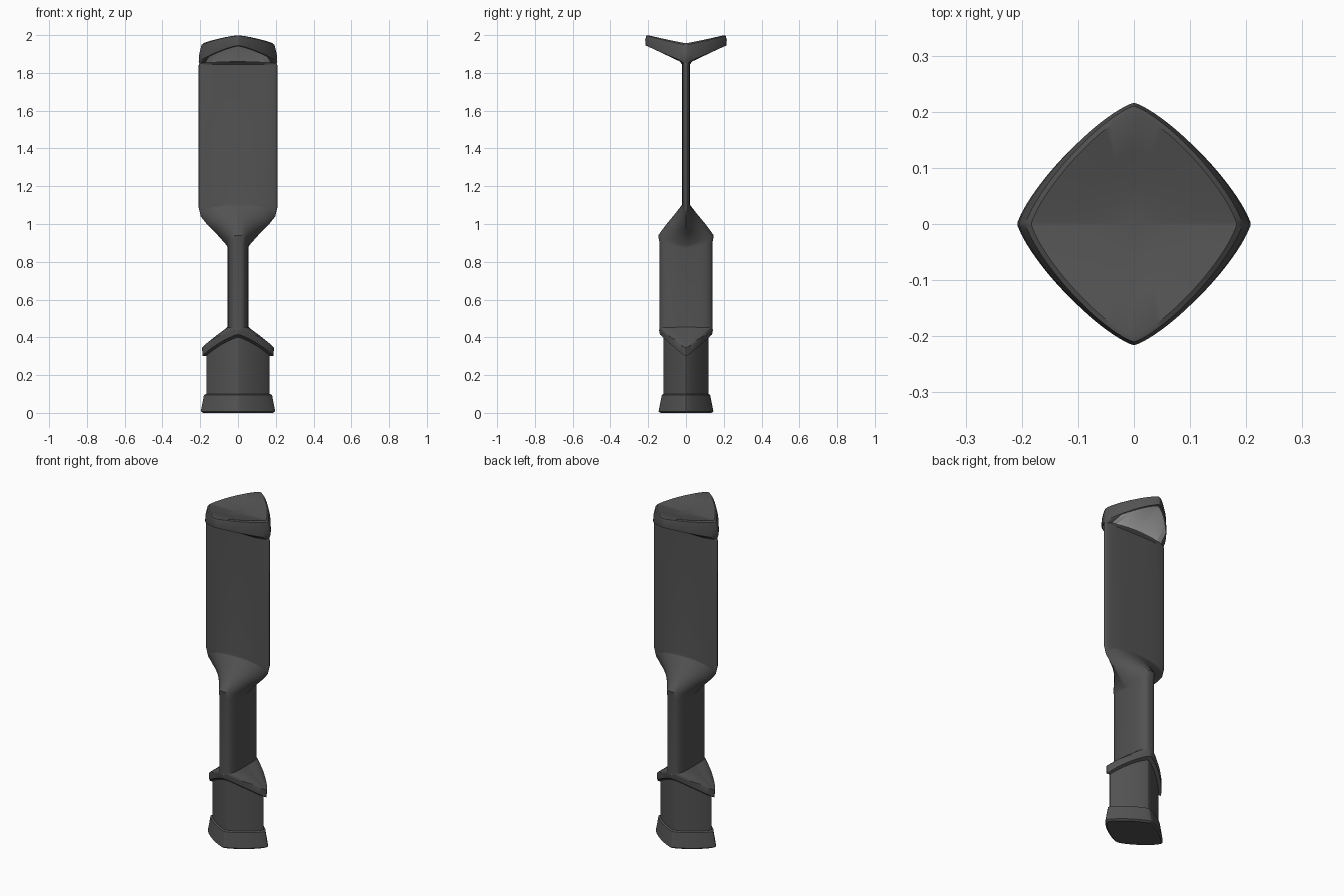
import bpy, bmesh, math

if "Cube" in bpy.data.objects:
    bpy.data.objects.remove(bpy.data.objects["Cube"])

N = 96  # points per cross-section


def material(name, value):
    m = bpy.data.materials.new(name)
    m.diffuse_color = (value, value, value, 1)
    m.use_nodes = True
    m.node_tree.nodes["Principled BSDF"].inputs["Base Color"].default_value = m.diffuse_color
    return m


dark = material("graphite", 0.085)
light = material("pale_diffuser", 0.75)


def ring(bm, a, b, zx, zy, p):
    """Superellipse section; height runs from zx at the x tips to zy at the y tips."""
    verts = []
    for i in range(N):
        ang = 2 * math.pi * i / N
        c, s = math.cos(ang), math.sin(ang)
        u = abs(c) ** (2 / p)
        v = abs(s) ** (2 / p)
        x, y = math.copysign(a * u, c), math.copysign(b * v, s)
        verts.append(bm.verts.new((x, y, zx + (zy - zx) * v ** 1.1)))
    return verts


def loft(name, sections, bottom=False, top_z=None, light_band=None):
    bm = bmesh.new()
    rings = [ring(bm, *s) for s in sections]
    for k in range(len(rings) - 1):
        r, q = rings[k], rings[k + 1]
        for i in range(N):
            j = (i + 1) % N
            f = bm.faces.new((r[i], r[j], q[j], q[i]))
            if k == light_band and abs(f.calc_center_median().x) < 0.16:
                f.material_index = 1
    if bottom:
        bm.faces.new(rings[0][::-1])
    if top_z is not None:
        c = bm.verts.new((0, 0, top_z))
        for i in range(N):
            bm.faces.new((rings[-1][i], rings[-1][(i + 1) % N], c))
    me = bpy.data.meshes.new(name)
    bm.to_mesh(me)
    bm.free()
    me.materials.append(dark)
    me.materials.append(light)
    ob = bpy.data.objects.new(name, me)
    bpy.context.collection.objects.link(ob)
    bpy.ops.object.select_all(action='DESELECT')
    ob.select_set(True)
    bpy.context.view_layer.objects.active = ob
    bpy.ops.object.shade_smooth_by_angle(angle=math.radians(35))
    return ob


L = 1.28  # lozenge exponent

# flared foot
loft("foot", [
    (0.185, 0.135, 0.0, 0.0, L),
    (0.197, 0.145, 0.008, 0.008, L),
    (0.180, 0.128, 0.095, 0.095, L),
    (0.168, 0.118, 0.10, 0.10, L),
], bottom=True)

# lower block with saddle-shaped collar
loft("lower_block", [
    (0.168, 0.118, 0.10, 0.10, L),
    (0.168, 0.118, 0.30, 0.40, L),
    (0.188, 0.138, 0.30, 0.415, L),
    (0.190, 0.142, 0.345, 0.435, L),
    (0.180, 0.142, 0.355, 0.44, 1.35),
    (0.115, 0.141, 0.405, 0.443, 1.8),
    (0.055, 0.140, 0.455, 0.45, 3.0),
])

# neck slab, wide front to back
loft("neck", [
    (0.055, 0.140, 0.455, 0.45, 3.0),
    (0.055, 0.140, 0.87, 0.90, 3.0),
    (0.058, 0.147, 0.885, 0.94, 2.6),
    (0.120, 0.103, 0.955, 1.00, 1.7),
    (0.165, 0.057, 1.00, 1.055, 1.7),
    (0.197, 0.022, 1.04, 1.10, 2.4),
])

# upper blade, wide left to right
loft("blade", [
    (0.197, 0.022, 1.04, 1.10, 2.4),
    (0.208, 0.020, 1.085, 1.115, 3.0),
    (0.208, 0.020, 1.84, 1.845, 3.0),
])

# saddle-shaped head with pale underside
loft("head", [
    (0.208, 0.020, 1.84, 1.845, 3.0),
    (0.206, 0.035, 1.845, 1.862, 2.0),
    (0.205, 0.200, 1.852, 1.94, L),
    (0.208, 0.214, 1.858, 1.945, L),
    (0.205, 0.216, 1.90, 1.975, L),
    (0.193, 0.210, 1.948, 1.997, L),
    (0.183, 0.200, 1.957, 1.999, L),
    (0.120, 0.130, 1.957, 1.980, L),
    (0.060, 0.065, 1.956, 1.963, L),
], top_z=1.955, light_band=1)
